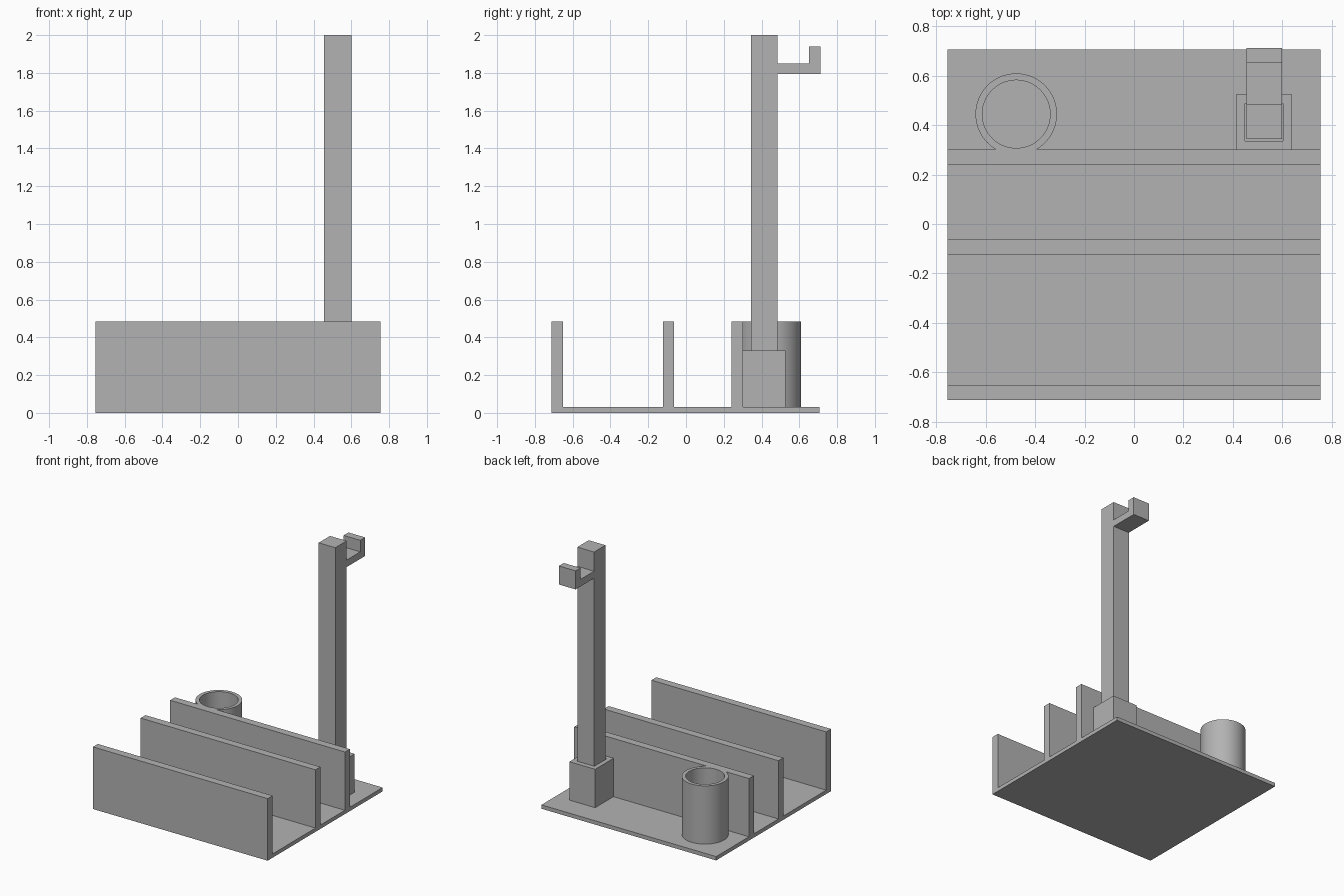
import bpy, bmesh

cube = bpy.data.objects.get("Cube")
if cube:
    bpy.data.objects.remove(cube, do_unlink=True)

GREY = (0.45, 0.45, 0.45, 1)
grey = bpy.data.materials.new("plain_grey")
grey.use_nodes = True
grey.diffuse_color = GREY
grey.node_tree.nodes["Principled BSDF"].inputs["Base Color"].default_value = GREY

BASE_TOP, WALL_TOP = 0.03, 0.485


def finish(name, bm):
    """Turn a bmesh into a grey object."""
    bmesh.ops.recalc_face_normals(bm, faces=bm.faces)
    mesh = bpy.data.meshes.new(name)
    bm.to_mesh(mesh)
    bm.free()
    mesh.materials.append(grey)
    obj = bpy.data.objects.new(name, mesh)
    bpy.context.collection.objects.link(obj)
    return obj


def extrude_profile(name, points, axis, start, end):
    """Extrude a closed 2D outline along x (points are y, z) or z (points are x, y)."""
    bm = bmesh.new()
    place = (lambda a, b: (start, a, b)) if axis == "x" else (lambda a, b: (a, b, start))
    face = bm.faces.new([bm.verts.new(place(a, b)) for a, b in points])
    ext = bmesh.ops.extrude_face_region(bm, geom=[face])
    moved = [g for g in ext["geom"] if isinstance(g, bmesh.types.BMVert)]
    step = end - start
    bmesh.ops.translate(bm, verts=moved, vec=(step, 0, 0) if axis == "x" else (0, 0, step))
    return finish(name, bm)


def rect(a0, a1, b0, b1):
    return [(a0, b0), (a1, b0), (a1, b1), (a0, b1)]


def subtract(obj, cutter):
    """Cut a hole and hide the cutter."""
    mod = obj.modifiers.new("hole", "BOOLEAN")
    mod.operation, mod.solver, mod.object = "DIFFERENCE", "EXACT", cutter
    cutter.hide_render = True
    cutter.hide_set(True)


# Base plate and the three upright dividers
extrude_profile("base_plate", rect(-0.712, 0.706, 0, BASE_TOP), "x", -0.755, 0.755)
for name, y in (("front_divider", -0.712), ("middle_divider", -0.123), ("rear_divider", 0.241)):
    extrude_profile(name, rect(y, y + 0.06, BASE_TOP, WALL_TOP), "x", -0.755, 0.755)

# Socket block with a slightly loose square hole
socket = extrude_profile("post_socket", rect(0.416, 0.638, 0.299, 0.527), "z", BASE_TOP, 0.33)
hole = extrude_profile("socket_hole_cutter", rect(0.45, 0.604, 0.337, 0.489), "z", BASE_TOP - 0.02, 0.4)
subtract(socket, hole)

# Post with its upturned hook, as one side outline
extrude_profile("post_with_hook", [
    (0.344, BASE_TOP), (0.484, BASE_TOP), (0.484, 1.795), (0.712, 1.795), (0.712, 1.94),
    (0.652, 1.94), (0.652, 1.85), (0.484, 1.85), (0.484, 2), (0.344, 2)],
    "x", 0.456, 0.6)

# Round pen cup: a tube standing on the base
bm = bmesh.new()
rings = []
for radius, z in ((0.165, BASE_TOP), (0.165, WALL_TOP), (0.1375, WALL_TOP), (0.1375, BASE_TOP)):
    ring = bmesh.ops.create_circle(bm, segments=64, radius=radius)["verts"]
    bmesh.ops.translate(bm, verts=ring, vec=(-0.477, 0.445, z))
    rings.append(ring)
for lower, upper in zip(rings, rings[1:] + rings[:1]):
    for i in range(len(lower)):
        j = (i + 1) % len(lower)
        bm.faces.new((lower[i], lower[j], upper[j], upper[i]))
cup = finish("pen_cup", bm)
bpy.ops.object.select_all(action="DESELECT")
cup.select_set(True)
bpy.context.view_layer.objects.active = cup
bpy.ops.object.shade_smooth_by_angle()
